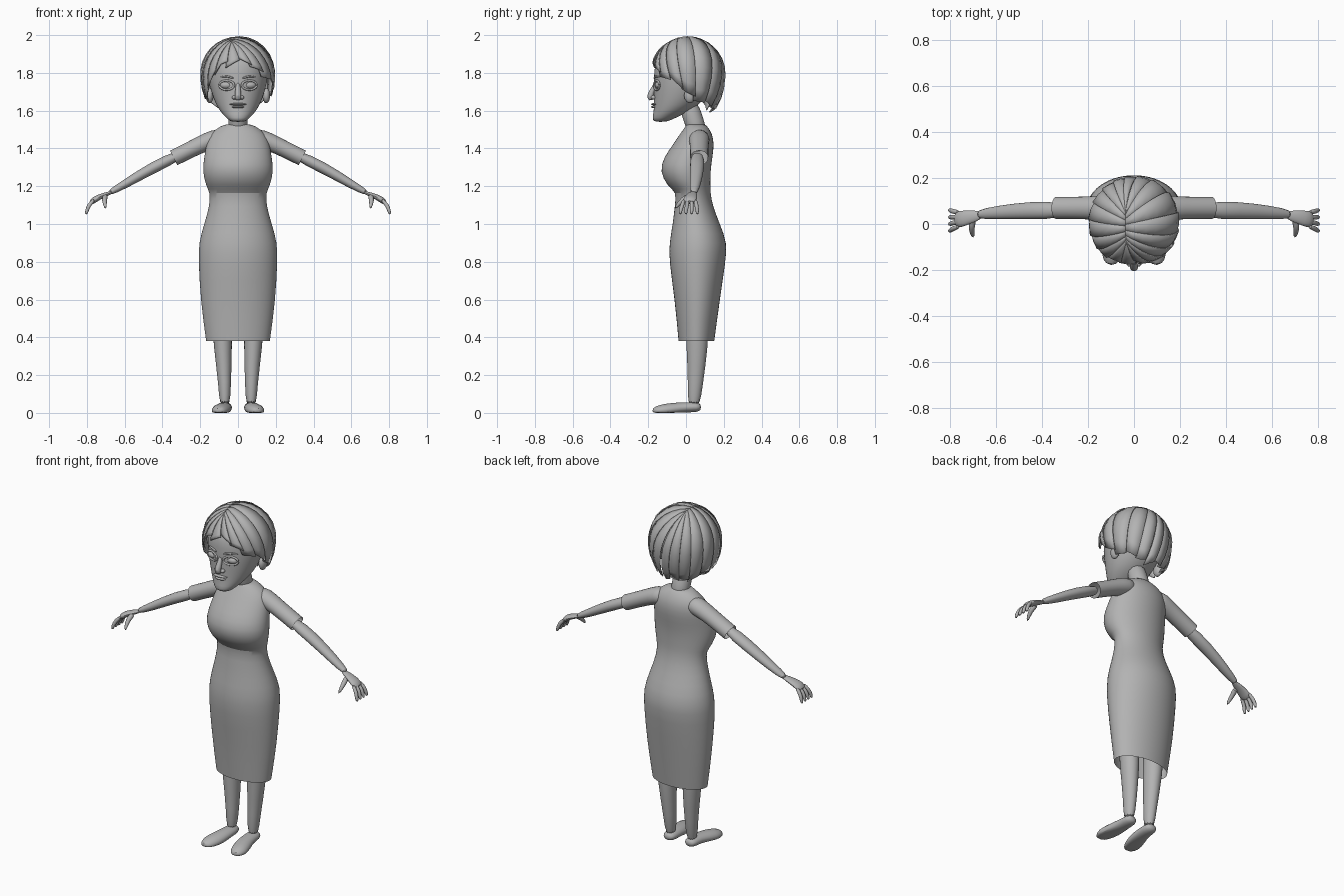
import bpy, bmesh
from math import sin, cos, pi, radians, sqrt
from mathutils import Vector

cube = bpy.data.objects.get("Cube")
if cube:
    bpy.data.objects.remove(cube, do_unlink=True)

grey = bpy.data.materials.new("plain_grey")
grey.use_nodes = True
grey.diffuse_color = (.45, .45, .45, 1)
for node in grey.node_tree.nodes:
    if node.type == 'BSDF_PRINCIPLED':
        node.inputs["Base Color"].default_value = grey.diffuse_color


def finish(name, bm, mirror=False, subsurf=False, angle=60):
    """Turn the mesh into a smooth-shaded object, keeping sharp edges."""
    bmesh.ops.recalc_face_normals(bm, faces=bm.faces)
    mesh = bpy.data.meshes.new(name)
    bm.to_mesh(mesh)
    bm.free()
    mesh.materials.append(grey)
    for poly in mesh.polygons:
        poly.use_smooth = True
    mesh.set_sharp_from_angle(angle=radians(angle))
    obj = bpy.data.objects.new(name, mesh)
    bpy.context.collection.objects.link(obj)
    if mirror:
        obj.modifiers.new("mirror", 'MIRROR').use_mirror_merge = False
    if subsurf:
        smooth = obj.modifiers.new("smooth", 'SUBSURF')
        smooth.levels = smooth.render_levels = 1
    return obj


def skin(rings, open_start=False, open_end=False):
    """Join rings of points into a skin with optional end caps."""
    bm = bmesh.new()
    loops = [[bm.verts.new(point) for point in ring] for ring in rings]
    for lower, upper in zip(loops, loops[1:]):
        for i in range(len(lower)):
            bm.faces.new((lower[i - 1], lower[i], upper[i], upper[i - 1]))
    if not open_start:
        bm.faces.new(loops[0])
    if not open_end:
        bm.faces.new(loops[-1])
    return bm


def circle(count):
    return [(cos(2 * pi * i / count), sin(2 * pi * i / count)) for i in range(count)]


def body(name, sections, open_start=False):
    """Stack of oval sections: height, half width, front y, back y."""
    rings = []
    for height, half_width, front, back in sections:
        middle, depth = (front + back) / 2, (back - front) / 2
        rings.append([(half_width * c, middle + depth * s, height) for c, s in circle(28)])
    return finish(name, skin(rings, open_start), subsurf=True)


def tube(name, path, across='Y', flat=1, mirror=True, open_end=False):
    """Tube through points of x, y, z, radius; flat scales its thickness."""
    points = [Vector(p[:3]) for p in path]
    reference = Vector((across == 'X', across == 'Y', 0))
    rings = []
    for i, point in enumerate(points):
        along = (points[min(i + 1, len(points) - 1)] - points[max(i - 1, 0)]).normalized()
        side = (reference - along * reference.dot(along)).normalized()
        normal = along.cross(side) * flat
        ring = [point + (side * c + normal * s) * path[i][3] for c, s in circle(12)]
        for corner in ring:
            corner.z = max(corner.z, 0)
        rings.append(ring)
    return finish(name, skin(rings, open_end=open_end), mirror, subsurf=True)


def ball(name, centre, radii, mirror=True):
    bm = bmesh.new()
    bmesh.ops.create_uvsphere(bm, u_segments=16, v_segments=10, radius=1)
    bmesh.ops.scale(bm, vec=radii, verts=bm.verts)
    bmesh.ops.translate(bm, vec=centre, verts=bm.verts)
    return finish(name, bm, mirror)


# Dress, open at the hem
body("dress", [
    (.38, .17, -.04, .15),
    (.6, .2, -.06, .18),
    (.8, .21, -.09, .21),
    (.9, .21, -.09, .22),
    (1, .18, -.07, .18),
    (1.1, .15, -.06, .14),
    (1.17, .15, -.05, .13),
    (1.2, .17, -.1, .13),
    (1.28, .19, -.14, .13),
    (1.35, .18, -.12, .14),
    (1.42, .17, -.07, .15),
    (1.48, .15, -.03, .14),
    (1.52, .09, 0, .11),
    (1.53, .06, 0, .1)], open_start=True)

# Sleeves, arms and hands
tube("sleeves", [
    (.07, .07, 1.46, .05),
    (.13, .07, 1.45, .06),
    (.2, .07, 1.42, .05),
    (.34, .07, 1.35, .05)], flat=.9, open_end=True)
tube("arms", [
    (.3, .06, 1.37, .04),
    (.45, .06, 1.3, .04),
    (.6, .05, 1.21, .03),
    (.69, .04, 1.16, .02)], flat=.8)
tube("palms", [
    (.66, .04, 1.17, .02),
    (.72, .03, 1.15, .03),
    (.76, .02, 1.13, .04),
    (.78, .02, 1.11, .03)], flat=.45)
knuckle = .05
for finger, tip in (("little", .06), ("ring", .03), ("middle", 0), ("index", -.03)):
    tube(finger + "_fingers", [
        (.76, knuckle, 1.13, .01),
        (.79, (knuckle + tip) / 2, 1.1, .011),
        (.8, tip, 1.07, .01),
        (.805, tip, 1.05, .006)])
    knuckle -= .02
tube("thumbs", [
    (.7, .02, 1.15, .016),
    (.71, -.02, 1.13, .014),
    (.7, -.06, 1.08, .007)], across='X')

# Legs and feet
tube("legs", [
    (.09, .06, .6, .07),
    (.08, .06, .35, .06),
    (.07, .05, .15, .04),
    (.07, .04, .03, .035)], flat=.85)
tube("feet", [
    (.07, .08, .03, .02),
    (.07, .06, .03, .04),
    (.07, 0, .03, .04),
    (.08, -.07, .02, .05),
    (.1, -.14, .01, .05),
    (.1, -.18, .01, .02)], across='X', flat=.7)

# Neck and head
tube("neck", [
    (0, .06, 1.47, .06),
    (0, .05, 1.53, .05),
    (0, 0, 1.66, .06)], mirror=False)
body("head", [
    (1.54, .04, -.17, -.1),
    (1.56, .06, -.18, -.06),
    (1.6, .1, -.17, .03),
    (1.66, .13, -.17, .1),
    (1.76, .16, -.17, .16),
    (1.84, .16, -.17, .17),
    (1.9, .15, -.14, .15),
    (1.97, .04, -.03, .04)])
ball("ears", (.15, .02, 1.68), (.02, .03, .04))

# Face
ball("eyes", (.06, -.14, 1.735), (.036, .025, .021))
tube("eyelids", [
    (.06 + .04 * c, -.155 + .014 * c, 1.735 + .025 * s, .006)
    for c, s in circle(16) + [(1, 0)]])
tube("eyebrows", [
    (.02, -.17, 1.77, .005),
    (.06, -.16, 1.785, .006),
    (.1, -.135, 1.775, .003)])
tube("nose", [
    (0, -.15, 1.76, .01),
    (0, -.17, 1.72, .013),
    (0, -.195, 1.675, .02),
    (0, -.18, 1.655, .015)], across='X', mirror=False)
ball("nostrils", (.02, -.17, 1.67), (.012, .016, .011))
ball("upper_lip", (0, -.16, 1.634), (.044, .025, .007), mirror=False)
ball("lower_lip", (0, -.16, 1.62), (.034, .025, .008), mirror=False)

# Hair: overlapping locks sweeping down from a side parting.
# Lower edge of the hair every thirty degrees, from the back round by the right
HAIRLINE = [1.62, 1.62, 1.65, 1.67, 1.7, 1.85, 1.87, 1.83, 1.77, 1.7, 1.65, 1.62, 1.62]
SKULL = Vector((0, .01, 1.79))
WIDTH, ABOVE, BELOW = .194, .203, .26
LOCKS, ROWS = 18, 9


def hair_point(turn, fall, lift, drop):
    """Point on a lock: turn round the head, fall from parting to tip."""
    step, part = divmod((turn % 360) / 30, 1)
    edge = HAIRLINE[int(step)] * (1 - part) + HAIRLINE[int(step) + 1] * part
    height = edge - drop - SKULL.z
    rise = height / (ABOVE if height > 0 else BELOW)
    spread = sqrt(1 - rise * rise)
    angle = radians(turn)
    tip = Vector((-sin(angle) * spread, cos(angle) * spread, rise))
    parting = Vector((-.2, .4 * cos(angle) - .15, 1)).normalized()
    way = parting.slerp(tip, fall)
    tall = ABOVE if way.z > 0 else BELOW
    return SKULL + Vector((way.x * WIDTH, way.y * WIDTH, way.z * tall)) * lift


bm = bmesh.new()
for lock in range(LOCKS):
    grid = []
    for row in range(ROWS + 1):
        fall = row / ROWS
        grid.append([bm.verts.new(hair_point(
            (lock + 1.12 * u) * 360 / LOCKS, fall,
            1 + .035 * u * min(1, 2 * fall),
            .02 * (1 - u) * (lock % 3 - .5))) for u in (0, .5, 1)])
    for upper, lower in zip(grid, grid[1:]):
        for i in range(2):
            bm.faces.new((upper[i], upper[i + 1], lower[i + 1], lower[i]))
hair = finish("hair", bm, angle=35)
thickness = hair.modifiers.new("thickness", 'SOLIDIFY')
thickness.thickness = .006
thickness.offset = -1
